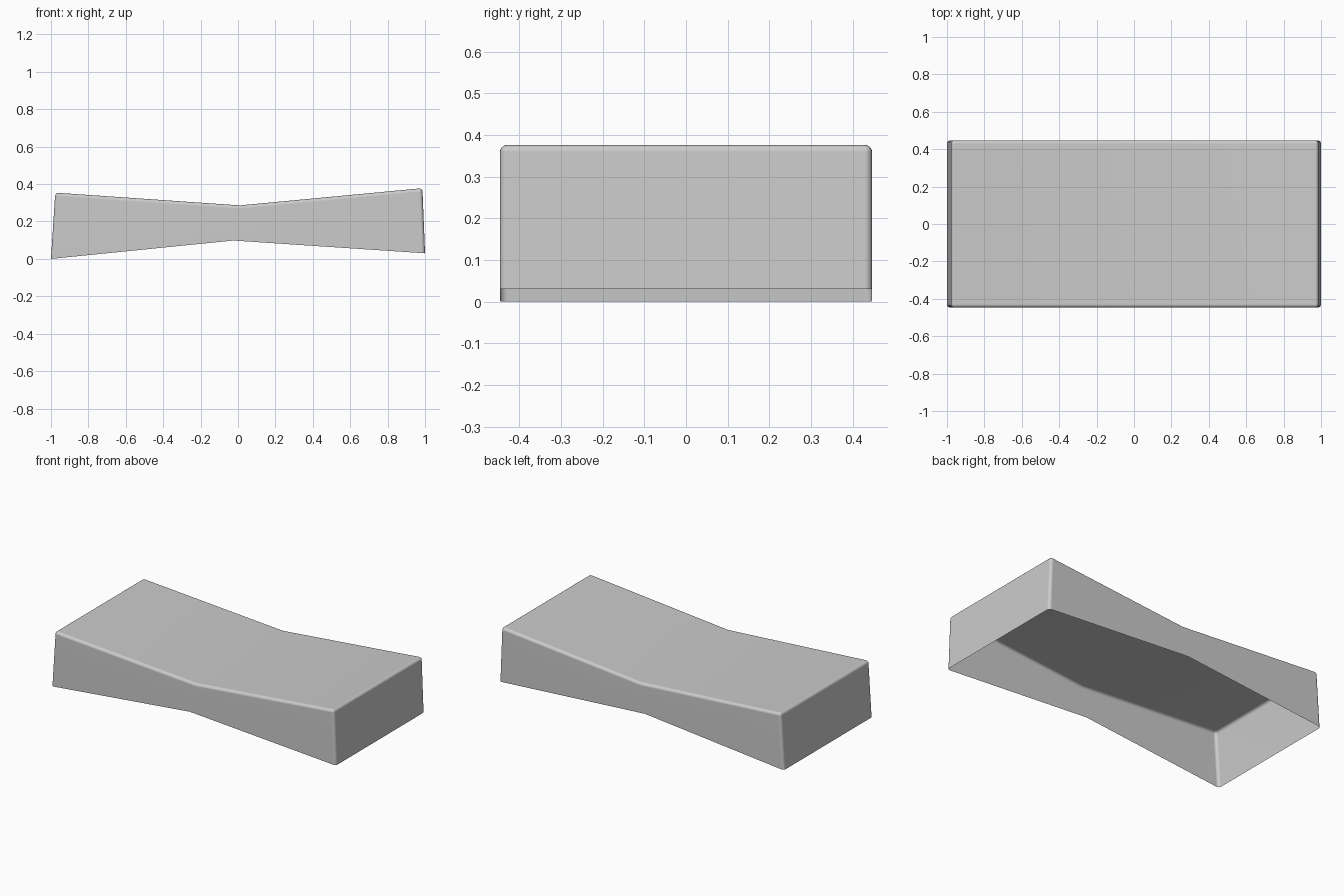
import bpy, bmesh, math

if "Cube" in bpy.data.objects:
    bpy.data.objects.remove(bpy.data.objects["Cube"])

HALF_W = 0.447
# side profile (x, z): bottom and top lines of the rocker
bottom = [(-1.0, 0.0), (-0.025, 0.098), (1.0, 0.03)]
top = [(-0.977, 0.354), (0.01, 0.286), (0.986, 0.378)]

bm = bmesh.new()


def row(points, y):
    return [bm.verts.new((x, y, z)) for x, z in points]


fb, ft = row(bottom, -HALF_W), row(top, -HALF_W)
bb, bt = row(bottom, HALF_W), row(top, HALF_W)

# top and long side walls; the underside stays open
for i in range(2):
    bm.faces.new((ft[i], ft[i + 1], bt[i + 1], bt[i]))
    bm.faces.new((fb[i], fb[i + 1], ft[i + 1], ft[i]))
    bm.faces.new((bb[i + 1], bb[i], bt[i], bt[i + 1]))
# end walls
bm.faces.new((fb[2], bb[2], bt[2], ft[2]))
bm.faces.new((bb[0], fb[0], ft[0], bt[0]))

# round the top rim and the four upright corners
bm.normal_update()
rim = [e for e in bm.edges
       if len(e.link_faces) == 2 and e.calc_face_angle() > math.radians(45)]
bmesh.ops.bevel(bm, geom=rim, offset=0.018, segments=4, profile=0.5,
                affect='EDGES', clamp_overlap=True)

mesh = bpy.data.meshes.new("rocker_cap")
bm.to_mesh(mesh)
bm.free()
cap = bpy.data.objects.new("rocker_cap", mesh)
bpy.context.collection.objects.link(cap)

# smooth shading with flat faces kept flat
mesh.shade_smooth()
weighted = cap.modifiers.new("weighted_normals", 'WEIGHTED_NORMAL')
weighted.keep_sharp = True
